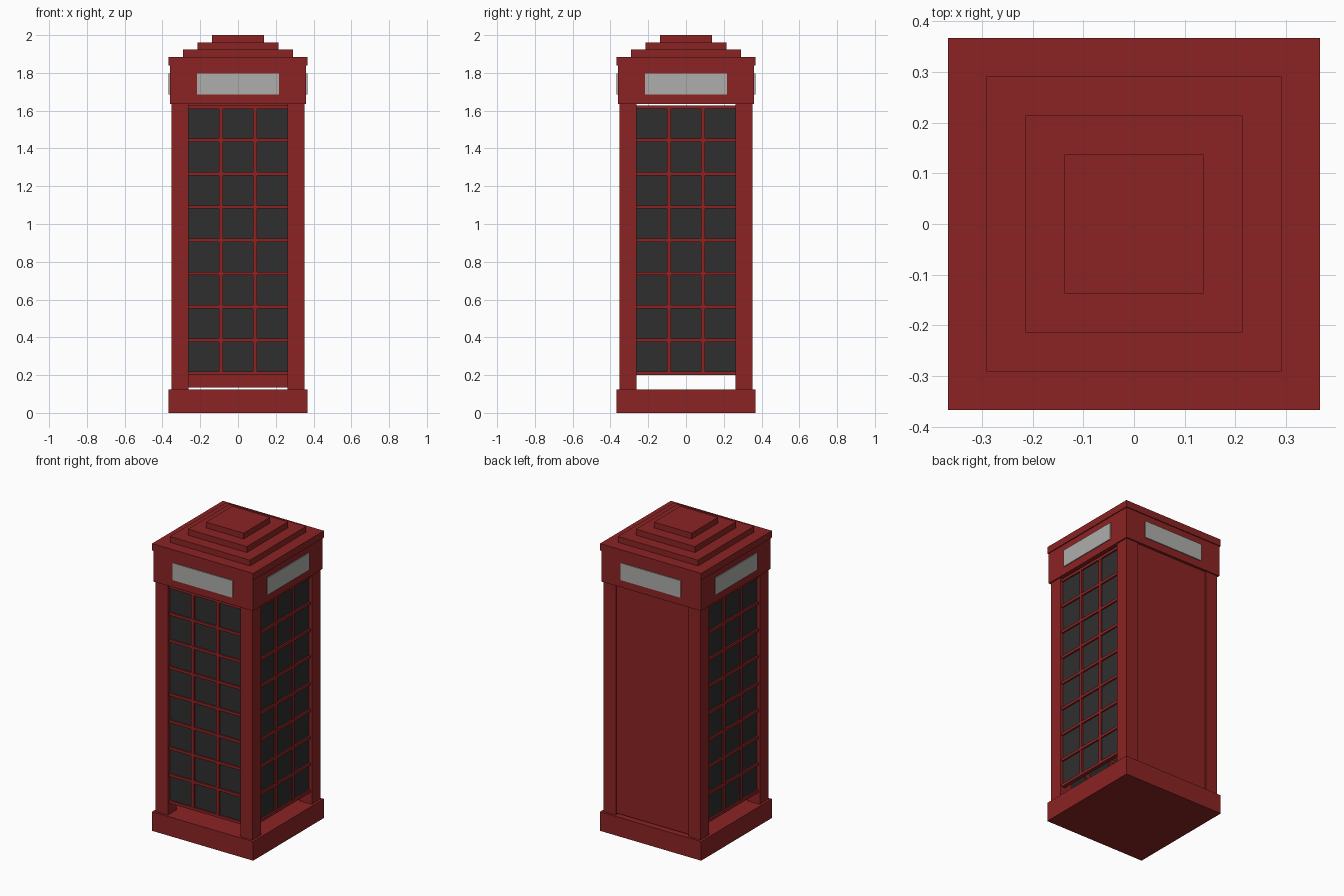
import bpy, math
from mathutils import Matrix

if "Cube" in bpy.data.objects:
    bpy.data.objects.remove(bpy.data.objects["Cube"])


def material(name, rgb):
    m = bpy.data.materials.new(name)
    m.diffuse_color = (*rgb, 1.0)
    m.use_nodes = True
    m.node_tree.nodes["Principled BSDF"].inputs["Base Color"].default_value = m.diffuse_color
    return m


RED = material("deep red", (0.26, 0.017, 0.017))
DARK = material("dark glass", (0.028, 0.028, 0.028))
PALE = material("pale grey", (0.42, 0.42, 0.41))

# corner order: bottom ring then top ring
FACES = [(3, 2, 1, 0), (4, 5, 6, 7), (0, 1, 5, 4),
         (1, 2, 6, 5), (2, 3, 7, 6), (3, 0, 4, 7)]


def boxes(name, mat, specs, turn=0):
    """One object from (x0, x1, y0, y1, z0, z1) boxes, turned by quarter turns."""
    verts, faces = [], []
    for x0, x1, y0, y1, z0, z1 in specs:
        n = len(verts)
        for z in (z0, z1):
            verts += [(x0, y0, z), (x1, y0, z), (x1, y1, z), (x0, y1, z)]
        faces += [tuple(n + i for i in f) for f in FACES]
    me = bpy.data.meshes.new(name)
    me.from_pydata(verts, [], faces)
    me.transform(Matrix.Rotation(turn * math.pi / 2, 4, 'Z'))
    me.materials.append(mat)
    ob = bpy.data.objects.new(name, me)
    bpy.context.collection.objects.link(ob)
    return ob


def slab(name, half, z0, z1):
    return boxes(name, RED, [(-half, half, -half, half, z0, z1)])


# base, header and stepped roof
slab("base", 0.367, 0, 0.125)
slab("header", 0.361, 1.635, 1.84)
slab("cornice", 0.367, 1.84, 1.885)
slab("roof_step_lower", 0.291, 1.885, 1.923)
slab("roof_step_middle", 0.214, 1.923, 1.962)
slab("roof_step_top", 0.137, 1.962, 2.0)

# corner posts
IN, OUT = 0.263, 0.352
for i in range(4):
    boxes(f"corner_post_{i + 1}", RED, [(-OUT, -IN, -OUT, -IN, 0.125, 1.635)], i)

# glazed sides: front, right, left
ROWS, Z0, Z1, BAR = 8, 0.209, 1.619, 0.009
for side, turn in (("front", 0), ("right", 1), ("left", 3)):
    bars = [(-IN, IN, -0.342, -0.317, z - BAR, z + BAR)
            for z in (Z0 + (Z1 - Z0) * r / ROWS for r in range(ROWS + 1))]
    bars += [(x - 0.011, x + 0.011, -0.341, -0.318, Z0, Z1) for x in (-0.09, 0.09)]
    boxes(f"{side}_window_bars", RED, bars, turn)
    boxes(f"{side}_glass", DARK, [(-IN, IN, -0.332, -0.324, Z0, Z1)], turn)

# solid back panel
boxes("back_panel", RED, [(-IN, IN, -0.344, -0.32, 0.135, 1.635)], 2)

# sign plates on all four sides
for i, side in enumerate(("front", "right", "back", "left")):
    boxes(f"{side}_sign_plate", PALE, [(-0.217, 0.217, -0.367, -0.36, 1.685, 1.797)], i)
